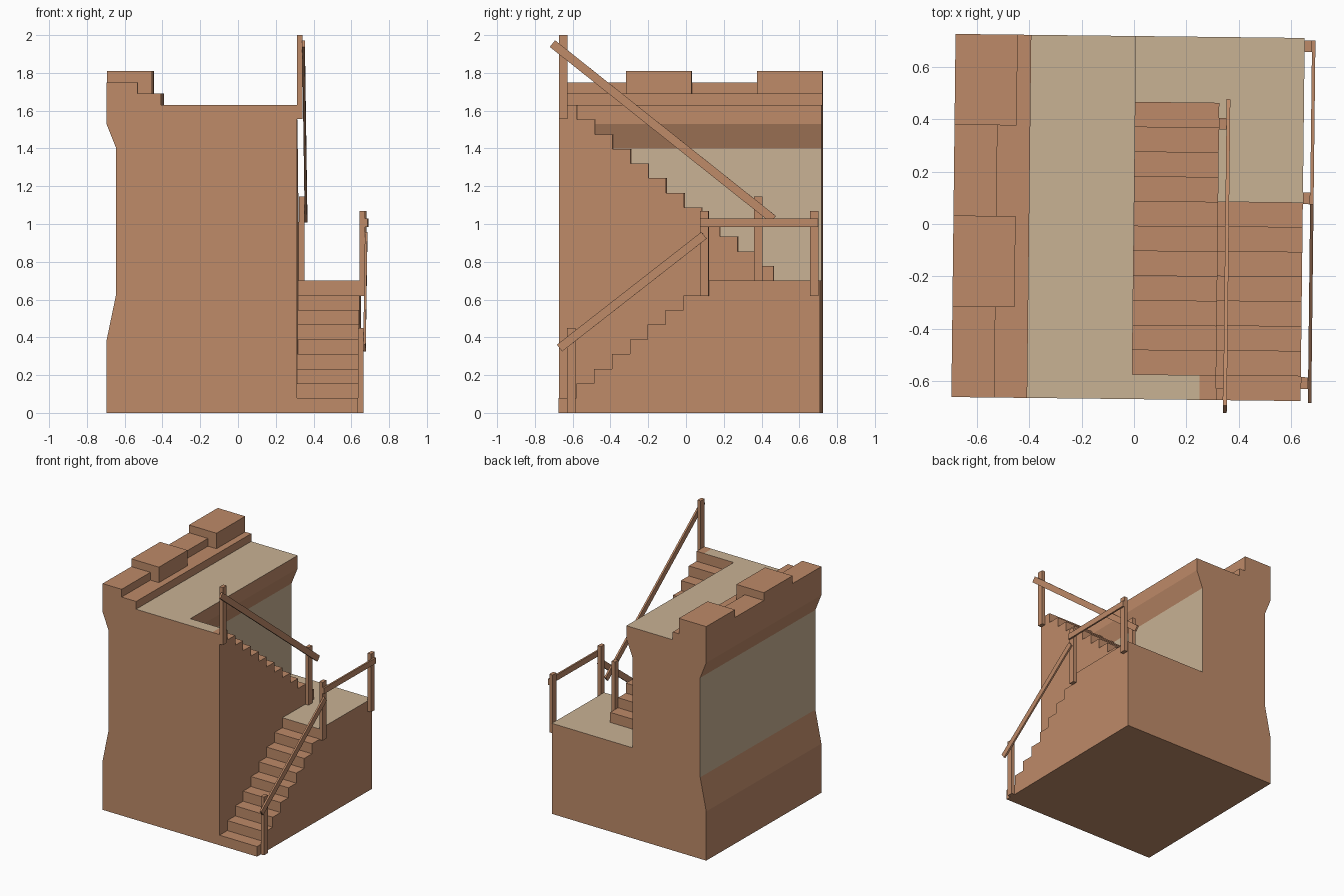
import bpy, bmesh, math
from mathutils import Vector

if "Cube" in bpy.data.objects:
    bpy.data.objects.remove(bpy.data.objects["Cube"])


def material(name, rgb):
    m = bpy.data.materials.new(name)
    m.diffuse_color = (*rgb, 1)
    m.use_nodes = True
    m.node_tree.nodes["Principled BSDF"].inputs["Base Color"].default_value = m.diffuse_color
    return m


BROWN = material("brown_timber", (0.515, 0.255, 0.140))
BEIGE = material("beige_plaster", (0.584, 0.445, 0.296))
TWIST = math.radians(-0.66)          # the whole model sits slightly turned
Y0, Y1 = -0.668, 0.717               # front and back ends
TREAD, LAND, WALK = 0.0945, 0.70, 1.63
IN, MID, OUT = -0.052, 0.32, 0.643   # x of inner wall, upper stair side, lower stair side


def finish(name, bm, beige=None):
    bmesh.ops.recalc_face_normals(bm, faces=bm.faces)
    for f in bm.faces:
        f.material_index = int(bool(beige and beige(f)))
    me = bpy.data.meshes.new(name)
    bm.to_mesh(me)
    bm.free()
    me.materials.append(BROWN)
    me.materials.append(BEIGE)
    ob = bpy.data.objects.new(name, me)
    ob.rotation_euler.z = TWIST
    bpy.context.collection.objects.link(ob)
    return ob


def prism(pts, axis, a, b):
    """Extrude a profile of (u, z) points along x or y from a to b."""
    bm = bmesh.new()
    co = (lambda u, z, t: (t, u, z)) if axis == "x" else (lambda u, z, t: (u, t, z))
    va = [bm.verts.new(co(u, z, a)) for u, z in pts]
    vb = [bm.verts.new(co(u, z, b)) for u, z in pts]
    n = len(pts)
    for i in range(n):
        j = (i + 1) % n
        bm.faces.new((va[i], va[j], vb[j], vb[i]))
    return bm, bm.faces.new(va), bm.faces.new(vb)


def box(name, x, y, z):
    bm, _, _ = prism([(y[0], z[0]), (y[1], z[0]), (y[1], z[1]), (y[0], z[1])], "x", *x)
    return finish(name, bm)


def beam(name, x, p, q, width=0.045):
    p, q = Vector(p), Vector(q)
    d = (q - p).normalized()
    n = Vector((-d.y, d.x)) * width / 2
    bm, _, _ = prism([p + n, q + n, q - n, p - n], "x", *x)
    return finish(name, bm)


# main wall with walkway, flared base and overhanging top
wall = [(-0.689, 0), (-0.689, 0.38), (-0.637, 0.63), (-0.637, 1.40), (-0.689, 1.53),
        (-0.689, 1.75), (-0.525, 1.75), (-0.525, 1.69), (-0.40, 1.69), (-0.40, WALK),
        (0, WALK), (0, 1.53), (IN, 1.40), (IN, LAND), (IN, 0)]
bm, _, _ = prism(wall, "y", Y0, Y1)
hidden = [f for f in bm.faces if abs(f.calc_center_median().x - IN) < 1e-4
          and f.calc_center_median().z < LAND - 0.1]
bmesh.ops.delete(bm, geom=hidden, context="FACES_ONLY")


def wall_beige(f):
    c, n = f.calc_center_median(), f.normal
    if abs(n.z) > 0.9:
        return abs(c.z - WALK) < 0.01
    return abs(n.x) > 0.99 and 0.9 < c.z < 1.3


finish("wall", bm, wall_beige)

# raised parapet blocks
q = (Y1 - Y0) / 4
for i in (1, 3):
    box("merlon", (-0.689, -0.452), (Y0 + q * i, Y0 + q * (i + 1)), (1.69, 1.81))

# stair profiles
rise = LAND / 9
low = [(Y0, 0)]
for k in range(9):
    low += [(Y0 + TREAD * k, rise * (k + 1)), (Y0 + TREAD * (k + 1), rise * (k + 1))]
    if k == 8:
        low.pop()
low_full = [low[0]]
for k in range(8):
    low_full += [(Y0 + TREAD * k, rise * (k + 1)), (Y0 + TREAD * (k + 1), rise * (k + 1))]
low_full += [(Y0 + TREAD * 8, LAND)]
rise2 = (WALK - LAND) / 12
up = [(Y0, WALK)]
for k in range(12):
    y = Y0 + TREAD * (k + 1)
    up += [(y, WALK - rise2 * k), (y, WALK - rise2 * (k + 1))]


def landing_beige(f):
    return f.normal.z > 0.9 and abs(f.calc_center_median().z - LAND) < 0.01


# lower stair flight with landing
bm, end, _ = prism(low_full + [(Y1, LAND), (Y1, 0)], "x", MID, OUT)
bmesh.ops.delete(bm, geom=[end], context="FACES_ONLY")
finish("lower_stairs", bm, landing_beige)

# upper stair flight, its side face stopping at the lower flight
bm, a, b = prism(up + [(Y1, LAND), (Y1, 0), (Y0, 0)], "x", IN, MID)
bmesh.ops.delete(bm, geom=[a, b], context="FACES_ONLY")
side = bm.faces.new([bm.verts.new((MID, y, z)) for y, z in up + low_full[::-1]])
bmesh.ops.remove_doubles(bm, verts=bm.verts, dist=1e-5)
top = max(bm.faces, key=lambda f: f.calc_center_median().z)
bmesh.ops.bisect_plane(bm, geom=[top, *top.edges, *top.verts],
                       plane_co=(0.257, 0, 0), plane_no=(1, 0, 0))


def upper_beige(f):
    c = f.calc_center_median()
    return landing_beige(f) or (f.normal.z > 0.9 and c.z > WALK - 0.01 and c.x < 0.257)


finish("upper_stairs", bm, upper_beige)

# railing posts
for y, z in ((-0.622, 0), (0.083, 0.62), (0.663, 0.62)):
    box("lower_post", (OUT, 0.671), (y, y + 0.045), (z, z + 0.45))
for y, z in ((Y0, 1.555), (0.364, LAND)):
    box("upper_post", (MID, 0.348), (y, y + 0.045), (z, z + 0.445))

# handrails
beam("lower_handrail", (0.671, 0.684), (-0.662, 0.343), (0.103, 0.94))
beam("landing_handrail", (0.671, 0.684), (0.083, 1.007), (0.708, 1.007))
beam("upper_handrail", (0.348, 0.362), (-0.703, 1.955), (0.466, 1.025))
